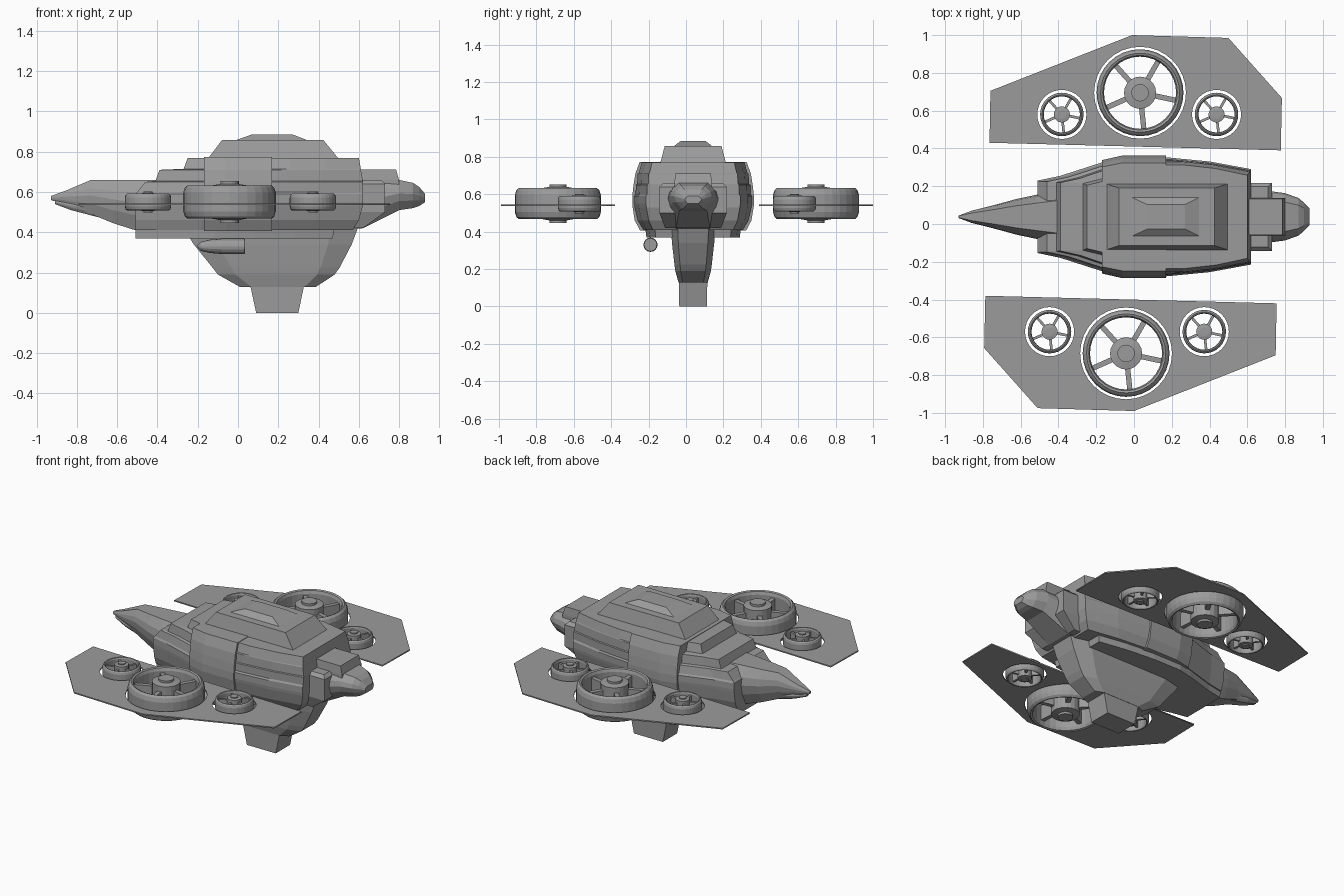
import bpy, bmesh, math
from mathutils import Matrix, Vector

if "Cube" in bpy.data.objects:
    bpy.data.objects.remove(bpy.data.objects["Cube"], do_unlink=True)

GREY = (0.33, 0.33, 0.33, 1)
grey = bpy.data.materials.new("plain grey")
grey.use_nodes = True
grey.diffuse_color = GREY
grey.node_tree.nodes["Principled BSDF"].inputs["Base Color"].default_value = GREY
MID = 0.038      # hull centre line in y
WING_Z = 0.54


def finish(name, bm):
    bmesh.ops.remove_doubles(bm, verts=bm.verts, dist=1e-5)
    bmesh.ops.recalc_face_normals(bm, faces=bm.faces)
    mesh = bpy.data.meshes.new(name)
    bm.to_mesh(mesh)
    bm.free()
    mesh.materials.append(grey)
    ob = bpy.data.objects.new(name, mesh)
    bpy.context.collection.objects.link(ob)
    return ob


def loft(name, rings):
    """Skin equal-length rings of points and cap both ends."""
    bm = bmesh.new()
    loops = [[bm.verts.new(p) for p in ring] for ring in rings]
    for a, b in zip(loops, loops[1:]):
        for i in range(len(a)):
            j = (i + 1) % len(a)
            bm.faces.new((a[i], a[j], b[j], b[i]))
    bm.faces.new(loops[0])
    bm.faces.new(loops[-1])
    return finish(name, bm)


def outline(plan, z, x0, x1, widen):
    """Mirrored deck outline, stretched to x0..x1 at height z."""
    a, b = plan[0][0], plan[-1][0]
    pts = [(x0 + (x - a) / (b - a) * (x1 - x0), w * widen) for x, w in plan]
    return ([(x, MID - w, z) for x, w in pts] +
            [(x, MID + w, z) for x, w in reversed(pts)])


def tiers(name, plan, levels):
    return loft(name, [outline(plan, *level) for level in levels])


def beam(name, stations):
    """Chamfered section run along x: (x, half width, bottom, top)."""
    rings = []
    for x, w, lo, hi in stations:
        h = hi - lo
        half = [(0.6, lo), (0.9, lo + 0.3 * h), (1, lo + 0.55 * h),
                (0.92, lo + 0.75 * h), (0.62, hi)]
        rings.append([(x, MID + s * w, z) for s, z in half] +
                     [(x, MID - s * w, z) for s, z in reversed(half)])
    return loft(name, rings)


# Hull with barrel sides
hull_plan = [(-.51, .19), (-.39, .215), (-.17, .285), (-.06, .312),
             (.17, .312), (.40, .29), (.62, .25)]
tiers("hull", hull_plan, [
    (.41, -.51, .57, .86), (.46, -.51, .60, .95), (.53, -.51, .62, 1),
    (.55, -.51, .62, 1.01), (.59, -.51, .62, 1.01), (.60, -.50, .62, .985),
    (.65, -.46, .62, .98), (.655, -.41, .62, .96), (.71, -.39, .61, .95),
    (.715, -.27, .61, .93), (.77, -.25, .60, .88)])

# Raised middle panels wrapping the sides
panel_plan = [(-.17, .30), (-.06, .325), (.17, .325)]
tiers("middle_panel", panel_plan, [
    (.405, -.17, .17, .87), (.46, -.17, .17, .96), (.54, -.17, .17, 1),
    (.59, -.17, .17, 1), (.65, -.17, .17, .98), (.71, -.17, .17, .95),
    (.773, -.17, .17, .88)])

# Roof, hatch and belly plate
box_plan = [(0, 1), (1, 1)]
tiers("cabin_roof", box_plan, [(.765, -.15, .50, .176), (.857, -.08, .425, .152)])
tiers("roof_hatch", box_plan, [(.855, -.017, .35, .105), (.886, .07, .27, .065)])
tiers("belly_plate", hull_plan, [(.37, -.51, .47, .80), (.42, -.51, .48, .82)])

# Pointed nose with a small lower lip
beam("nose", [(-.93, .006, .56, .58), (-.86, .032, .54, .605),
              (-.73, .065, .49, .66), (-.62, .095, .445, .66),
              (-.51, .118, .41, .66), (-.30, .16, .41, .66)])
beam("nose_lip", [(-.91, .012, .54, .56), (-.83, .035, .51, .55),
                  (-.60, .06, .45, .54)])

# Stepped tail
beam("tail", [(.50, .15, .41, .66), (.62, .15, .42, .66), (.80, .125, .51, .66),
              (.87, .10, .52, .645), (.90, .075, .53, .625), (.93, .045, .55, .59)])
tiers("tail_shoulder", box_plan, [(.42, .50, .62, .15), (.50, .50, .73, .18),
                                  (.64, .50, .73, .18), (.66, .50, .71, .16)])
tiers("tail_ridge", box_plan, [(.60, .48, .80, .10), (.66, .48, .80, .10),
                               (.712, .50, .785, .095)])

# Keel fin and foot below the hull
fin_plan = [(0, .75), (.15, 1), (.85, 1), (1, .7)]
tiers("keel_fin", fin_plan, [
    (.127, .012, .385, .078), (.19, -.10, .48, .095), (.225, -.127, .505, .10),
    (.34, -.22, .565, .113), (.42, -.27, .595, .118)])
tiers("keel_foot", box_plan, [(0, .09, .30, .074), (.13, .062, .327, .076)])


def lathe(bm, profile, steps, closed):
    verts = [[bm.verts.new((r * math.cos(t), r * math.sin(t), z)) for r, z in profile]
             for t in (math.tau * k / steps for k in range(steps))]
    n = len(profile)
    for k in range(steps):
        a, b = verts[k], verts[(k + 1) % steps]
        for i in range(n if closed else n - 1):
            j = (i + 1) % n
            bm.faces.new((a[i], b[i], b[j], a[j]))
    if not closed:
        for i in (0, -1):
            bm.faces.new([v[i] for v in verts])


# Side pod under the hull, pointing forward along the nose
bm = bmesh.new()
lathe(bm, [(.006, -.20), (.022, -.185), (.033, -.14), (.038, -.08),
           (.038, .03), (.034, .036)], 16, False)
bm.transform(Matrix.Translation((0, -.19, .33)) @ Matrix.Rotation(math.pi / 2, 4, 'Y'))
finish("side_pod", bm)


def fan(name, x, y, r):
    """Ducted fan: rounded rim, five blades, hub with caps."""
    bm = bmesh.new()
    lathe(bm, [(1, -.2), (1, .2), (.965, .31), (.91, .36), (.86, .34), (.83, .26),
               (.83, -.26), (.86, -.34), (.91, -.36), (.965, -.31)], 32, True)
    lathe(bm, [(.2, -.45), (.2, -.39), (.37, -.36), (.37, .36), (.2, .39), (.2, .45)],
          20, False)
    for k in range(5):
        turn = Matrix.Rotation(math.radians(-12 + 72 * k), 4, 'Z')
        size = Matrix.Diagonal((.55, .12, .42, 1))
        bmesh.ops.create_cube(bm, size=1, matrix=turn @ Matrix.Translation((.6, 0, 0)) @ size)
    bm.transform(Matrix.Translation((x, y, .55)) @ Matrix.Scale(r, 4))
    return finish(name, bm)


# Wings: flat plates with round openings, the second turned half way round
wing_edge = [(-.765, .43), (-.76, .705), (-.01, 1), (.50, .985), (.783, .667), (.777, .39)]
fans = [("large", .032, .695, .23, .243), ("small_a", -.382, .58, .115, .13),
        ("small_b", .437, .58, .115, .13)]


def turned(p, half_turn):
    return (-.01 - p[0], .01 - p[1]) if half_turn else tuple(p)


for side, half_turn in (("back", False), ("front", True)):
    curve = bpy.data.curves.new(side + "_wing", 'CURVE')
    curve.dimensions = '2D'
    curve.fill_mode = 'BOTH'
    curve.extrude = 0.004
    loops = [wing_edge]
    for label, x, y, r, hole in fans:
        loops.append([(x + hole * math.cos(math.tau * k / 32),
                       y + hole * math.sin(math.tau * k / 32)) for k in range(32)])
        fan(f"{side}_{label}_fan", *turned((x, y), half_turn), r)
    for pts in loops:
        spline = curve.splines.new('POLY')
        spline.points.add(len(pts) - 1)
        spline.use_cyclic_u = True
        for point, p in zip(spline.points, pts):
            point.co = (*turned(p, half_turn), 0, 1)
    curve.materials.append(grey)
    wing = bpy.data.objects.new(side + "_wing", curve)
    wing.location.z = WING_Z
    bpy.context.collection.objects.link(wing)
    bpy.ops.object.select_all(action='DESELECT')
    wing.select_set(True)
    bpy.context.view_layer.objects.active = wing
    bpy.ops.object.convert(target='MESH')
